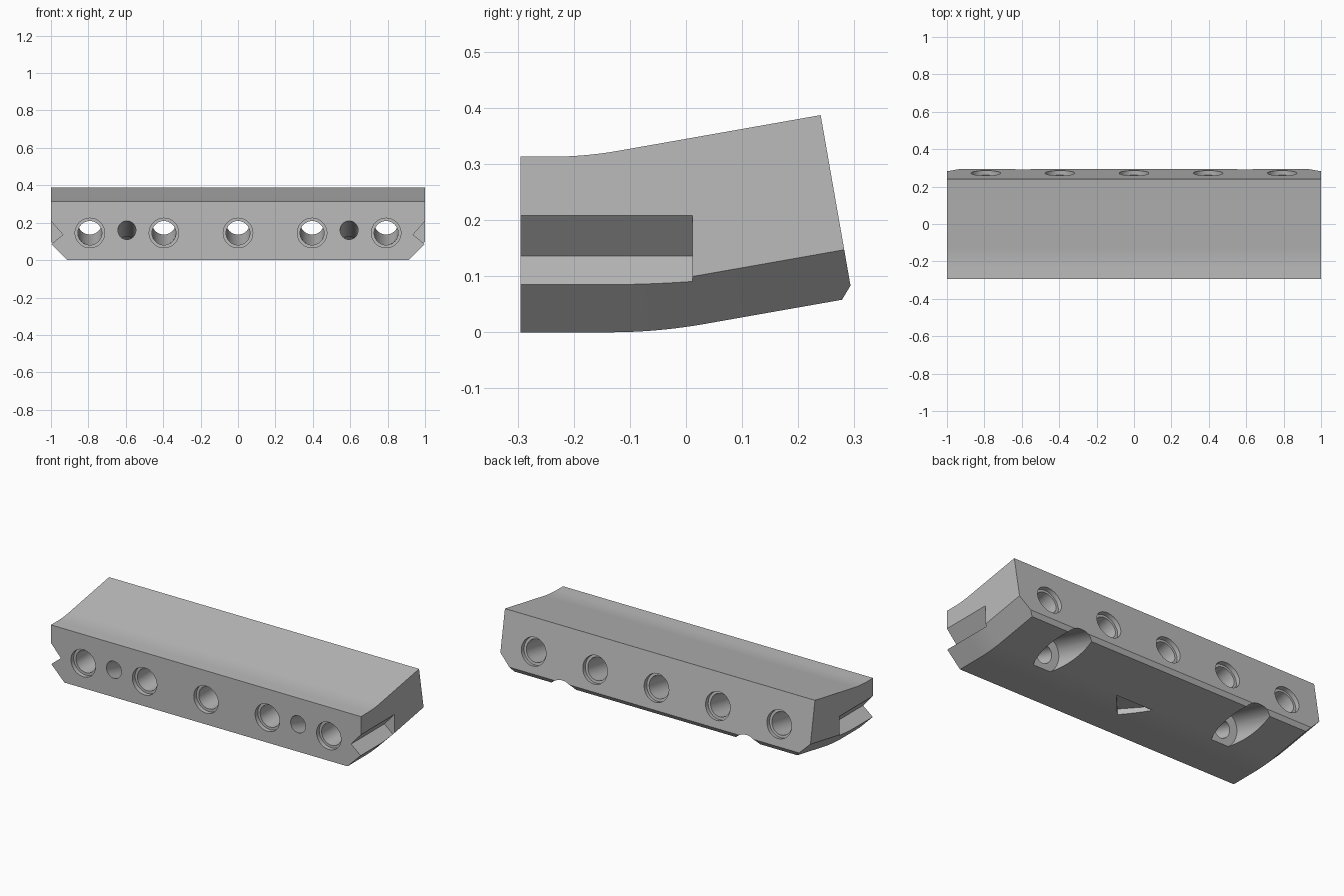
import bpy
import bmesh
from math import radians, tan
from mathutils import Vector

if "Cube" in bpy.data.objects:
    bpy.data.objects.remove(bpy.data.objects["Cube"], do_unlink=True)

FRONT = -0.295
BEND = radians(10)
SLOPE = tan(BEND)

grey = bpy.data.materials.new("plain_grey")
grey.use_nodes = True
grey.diffuse_color = (0.5, 0.5, 0.5, 1)
grey.node_tree.nodes["Principled BSDF"].inputs["Base Color"].default_value = (0.5, 0.5, 0.5, 1)


def new_object(name, bm):
    bmesh.ops.recalc_face_normals(bm, faces=bm.faces)
    mesh = bpy.data.meshes.new(name)
    bm.to_mesh(mesh)
    bm.free()
    mesh.materials.append(grey)
    obj = bpy.data.objects.new(name, mesh)
    bpy.context.collection.objects.link(obj)
    return obj


def bent_path(pivot, height, half, end, steps=10):
    """Side-view line: level at the front, easing into the slope."""
    pts = [(FRONT, height)]
    for i in range(steps + 1):
        t = i / steps
        pts.append((pivot + half * (2 * t - 1), height + half * SLOPE * t * t))
    pts.append((end, height + SLOPE * (end - pivot)))
    return pts


def prism(name, outline, offset):
    """Solid from a flat outline pushed along an offset."""
    bm = bmesh.new()
    face = bm.faces.new([bm.verts.new(p) for p in outline])
    ext = bmesh.ops.extrude_face_region(bm, geom=[face], use_keep_orig=True)
    moved = [v for v in ext["geom"] if isinstance(v, bmesh.types.BMVert)]
    bmesh.ops.translate(bm, verts=moved, vec=offset)
    return new_object(name, bm)


def rod(name, start, end, radius):
    """Cylinder between two points."""
    start, end = Vector(start), Vector(end)
    axis = end - start
    bm = bmesh.new()
    bmesh.ops.create_cone(bm, cap_ends=True, segments=48, radius1=radius,
                          radius2=radius, depth=axis.length)
    obj = new_object(name, bm)
    obj.rotation_euler = axis.to_track_quat("Z", "Y").to_euler()
    obj.location = (start + end) / 2
    return obj


# Bent bar with sloping lower end edges
bm = bmesh.new()
rings = []
for b, c, t in zip(bent_path(-0.051, 0, 0.085, 0.297),
                   bent_path(-0.059, 0.087, 0.08, 0.282),
                   bent_path(-0.18, 0.313, 0.06, 0.24)):
    section = [(-0.913, *b), (0.913, *b), (1, *c), (1, *t), (-1, *t), (-1, *c)]
    rings.append([bm.verts.new(p) for p in section])
for r, s in zip(rings, rings[1:]):
    # Broad end sides are filled as single flat faces below
    for i in (0, 1, 3, 5):
        j = (i + 1) % 6
        bm.faces.new((r[i], r[j], s[j], s[i]))
for low, high in ((2, 3), (5, 4)):
    bm.faces.new([r[low] for r in rings] + [r[high] for r in reversed(rings)])
bm.faces.new(rings[0])
bm.faces.new(rings[-1])

# Small bevel on the lower back edge
cut = bmesh.ops.bisect_plane(bm, geom=bm.verts[:] + bm.edges[:] + bm.faces[:],
                             plane_co=(0, 0.293, 0.083), plane_no=(0, 0.025, -0.015),
                             clear_outer=True)
rim = [e for e in cut["geom_cut"] if isinstance(e, bmesh.types.BMEdge)]
bmesh.ops.contextual_create(bm, geom=rim)
bar = new_object("bent_bar", bm)

cutters = []

# Main bores: level from the front, tilted towards the back, stepped at both mouths
along = Vector((0, 1, SLOPE)).normalized()
for x in (-0.792, -0.396, 0, 0.396, 0.792):
    elbow = Vector((x, -0.063, 0.145))
    mouth = Vector((x, 0.272, 0.204))
    cutters.append(rod("front_bore", (x, -0.4, 0.145), (x, -0.057, 0.145), 0.064))
    cutters.append(rod("back_bore", elbow - along * 0.006, mouth + along * 0.1, 0.064))
    cutters.append(rod("front_recess", (x, -0.4, 0.145), (x, FRONT + 0.025, 0.145), 0.079))
    cutters.append(rod("back_recess", mouth - along * 0.025, mouth + along * 0.1, 0.079))

# Slanted screw holes that open into scoops underneath
down = Vector((0, 1, -tan(radians(15.5)))).normalized()
for x in (-0.594, 0.594):
    entry = Vector((x, FRONT, 0.16))
    cutters.append(rod("screw_hole", entry - down * 0.1, entry + down * 0.35, 0.048))
    cutters.append(rod("screw_scoop", entry + down * 0.3, entry + down * 0.9, 0.095))

# V grooves in the two ends
for side in (-1, 1):
    vee = [(side * 0.936, -0.4, 0.136), (side * 1.064, -0.4, 0.28), (side * 1.064, -0.4, 0.031)]
    cutters.append(prism("end_groove", vee, (0, 0.412, 0)))

# Triangular pocket underneath
arrow = [(-0.12, 0.003, -0.1), (0.12, 0.003, -0.1), (0, -0.132, -0.1)]
cutters.append(prism("arrow_pocket", arrow, (0, 0, 0.133)))

# Carve all openings into the bar
bpy.context.view_layer.objects.active = bar
for cutter in cutters:
    cutter.hide_render = True
    mod = bar.modifiers.new("cut", "BOOLEAN")
    mod.operation = "DIFFERENCE"
    mod.solver = "EXACT"
    mod.object = cutter
    bpy.ops.object.modifier_apply(modifier=mod.name)
    bpy.data.objects.remove(cutter, do_unlink=True)

for obj in bpy.context.selected_objects:
    obj.select_set(False)
bar.select_set(True)
bpy.ops.object.shade_smooth_by_angle(angle=radians(12))
